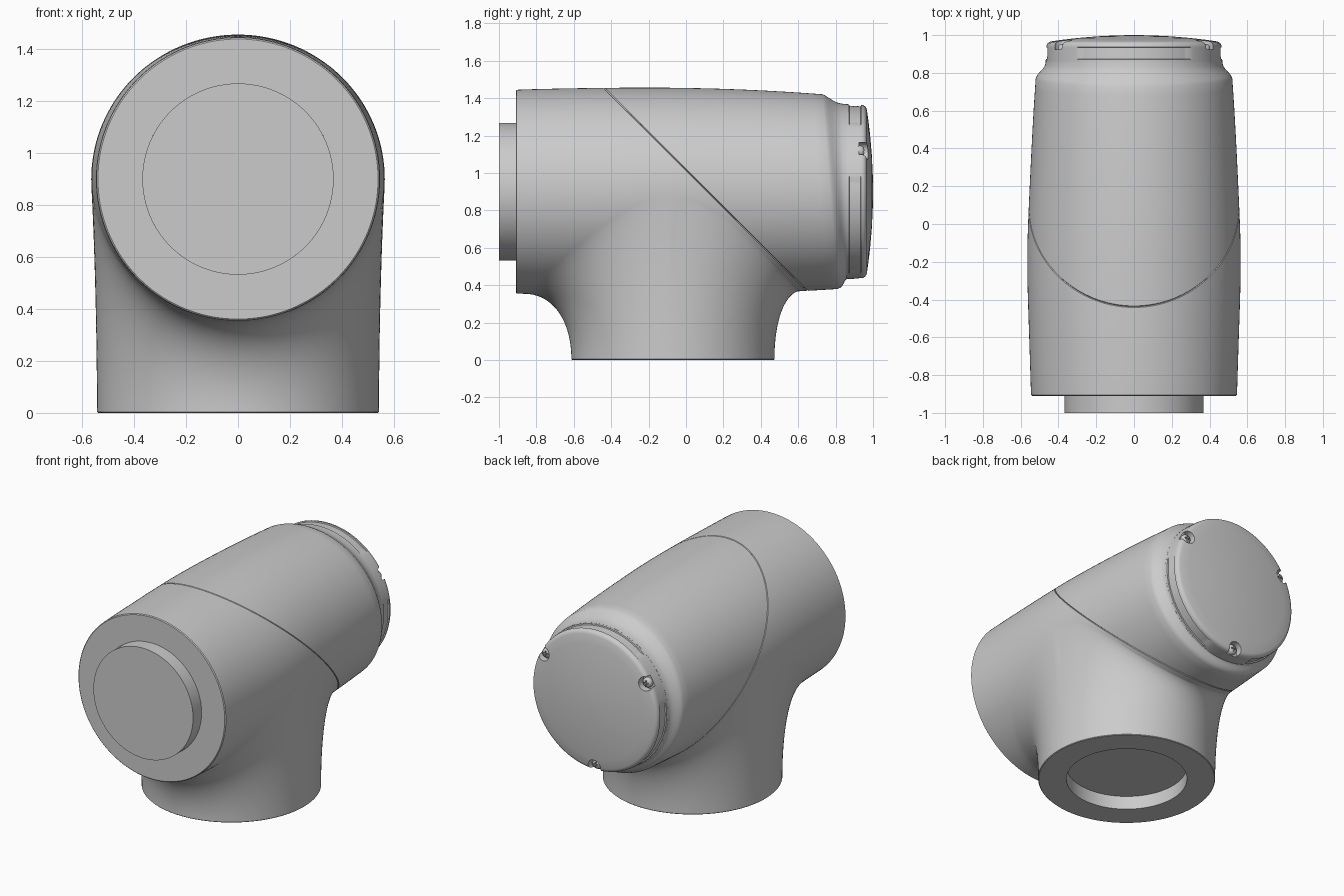
import bpy, bmesh, math
from mathutils import Vector, Matrix

if "Cube" in bpy.data.objects:
    bpy.data.objects.remove(bpy.data.objects["Cube"])

ZC, BY, BR = 0.90, -0.07, 0.543      # barrel axis height, branch centre y, branch radius
N = 144


def finish(name, bm, angle=32):
    bmesh.ops.recalc_face_normals(bm, faces=bm.faces)
    me = bpy.data.meshes.new(name)
    bm.to_mesh(me)
    bm.free()
    ob = bpy.data.objects.new(name, me)
    bpy.context.collection.objects.link(ob)
    smooth(ob, angle)
    return ob


def smooth(ob, angle):
    bpy.ops.object.select_all(action='DESELECT')
    bpy.context.view_layer.objects.active = ob
    ob.select_set(True)
    bpy.ops.object.shade_smooth_by_angle(angle=math.radians(angle))


def skin(rings, cap_start=True, cap_end=True):
    bm = bmesh.new()
    vs = [[bm.verts.new(p) for p in ring] for ring in rings]
    for a, b in zip(vs, vs[1:]):
        for i in range(len(a)):
            j = (i + 1) % len(a)
            bm.faces.new((a[i], a[j], b[j], b[i]))
    if cap_start:
        bm.faces.new(vs[0])
    if cap_end:
        bm.faces.new(vs[-1])
    return bm


def cut(ob, cutter):
    mod = ob.modifiers.new("cut", 'BOOLEAN')
    mod.operation, mod.solver, mod.object = 'DIFFERENCE', 'EXACT', cutter
    mod.use_self = True
    cutter.hide_render = True
    bpy.context.view_layer.objects.active = ob
    bpy.ops.object.modifier_apply(modifier=mod.name)
    bpy.data.objects.remove(cutter)
    smooth(ob, 32)


def radius(y):
    u = y + 0.2
    return 0.556 - (0.022 if u < 0 else 0.041) * u * u


def widen(y):
    return 1 + 0.016 * math.exp(-((y + 0.2) / 0.35) ** 2)


def ring_y(y, r, tilt=0.0):
    pts = []
    for i in range(N):
        a = math.tau * i / N
        yy = y + tilt * (1 - math.sin(a)) / 2
        pts.append((r * widen(yy) * math.cos(a), yy, ZC + r * math.sin(a)))
    return pts


# Main barrel with a tilted shoulder at the back
rings = [ring_y(-0.91, 0.539), ring_y(-0.905, 0.5445)]
for k in range(1, 33):
    t = k / 32
    y = -0.905 + t * 1.635
    rings.append(ring_y(y, radius(y), 0.08 * t ** 4))
for y, r, tilt in [(0.745, 0.514, 0.08), (0.76, 0.504, 0.075), (0.785, 0.488, 0.06),
                   (0.81, 0.476, 0.04), (0.83, 0.4705, 0.025), (0.858, 0.468, 0)]:
    rings.append(ring_y(y, r, tilt))
bm = skin(rings)
# Diagonal seam groove
nrm = Vector((0, 1, 1)).normalized()
for off in (-0.003, 0.003, 0):
    bmesh.ops.bisect_plane(bm, geom=bm.verts[:] + bm.edges[:] + bm.faces[:], dist=1e-6,
                           plane_co=Vector((0, 0, 1.017)) + nrm * off, plane_no=nrm)
for v in bm.verts:
    if abs((v.co - Vector((0, 0, 1.017))).dot(nrm)) < 1e-5:
        s = 1 - 0.005 / 0.55
        v.co.x *= s
        v.co.z = ZC + (v.co.z - ZC) * s
finish("barrel_body", bm)


# Downward branch, blended into the barrel along a swept fillet
def tangent(nc, phi):
    nb = Vector((math.sin(phi), 0, -math.cos(phi)))
    dot = max(-1, min(1, nc.dot(nb)))
    return (nc - nb * dot).normalized(), math.acos(dot)


STEPS = 28
columns = []
for i in range(N):
    th = math.tau * (i + 0.5) / N
    nc = Vector((math.cos(th), math.sin(th), 0))
    foot = Vector((0, BY, 0.004)) + nc * BR
    R = radius(foot.y)
    phi = math.asin(max(-1, min(1, foot.x / (R * widen(foot.y)))))
    corner = Vector((foot.x, foot.y, ZC - R * math.cos(phi)))
    d, alpha = tangent(nc, phi)
    reach = (0.15 if nc.y > 0 else 0.25) * math.tan(alpha / 2) + 0.1 * nc.x ** 2
    e = corner + d * reach
    phi = math.atan2(e.x, ZC - e.z)
    R = radius(e.y) + 0.0004
    end = Vector((R * widen(e.y) * math.sin(phi), e.y, ZC - R * math.cos(phi)))
    d, _ = tangent(nc, phi)
    h0 = foot + Vector((0, 0, 0.6 * (corner.z - foot.z)))
    h1 = end - d * 0.6 * (end - corner).length
    col = [Vector((0, BY, 0.09)) + nc * 0.37, Vector((0, BY, 0)) + nc * 0.37,
           Vector((0, BY, 0)) + nc * (BR - 0.004)]
    for k in range(STEPS + 1):
        t = k / STEPS
        s = 1 - t
        col.append(foot * s ** 3 + h0 * 3 * s * s * t + h1 * 3 * s * t * t + end * t ** 3)
    columns.append(col)
finish("lower_branch", skin(list(zip(*columns)), True, False))

# Round boss on the front face
finish("front_boss", skin([ring_y(-1.0, 0.368), ring_y(-0.905, 0.368)]))


# End cap with three shallow arc grooves on its rim
def cap_ring(y, r, groove=0.0):
    pts = []
    for i in range(N):
        a = math.tau * i / N
        off = (math.degrees(a) - 90 + 60) % 120 - 60
        rr = r - (groove if abs(off) < 38 else 0)
        pts.append((rr * math.cos(a), y, ZC + rr * math.sin(a)))
    return pts


prof = [(0.85, 0.468, 0), (0.872, 0.467, 0), (0.874, 0.467, 0.008), (0.934, 0.464, 0.008),
        (0.936, 0.464, 0), (0.948, 0.462, 0), (0.957, 0.457, 0), (0.963, 0.449, 0),
        (0.967, 0.438, 0)]
prof += [(1.0 - 0.033 * (r / 0.438) ** 2, r, 0) for r in (0.38, 0.3, 0.2, 0.1, 0.02)]
cap = finish("end_cap", skin([cap_ring(*p) for p in prof]))


def disc_stack(points, cx, cz, n=32):
    return skin([[(cx + r * math.cos(math.tau * i / n), y, cz + r * math.sin(math.tau * i / n))
                  for i in range(n)] for y, r in points])


# Screw pockets and cross-slot screws
for k, deg in enumerate((30, 150, 270)):
    a = math.radians(deg)
    ux, uz = math.cos(a), math.sin(a)
    cut(cap, finish("pocket_cutter", disc_stack([(0.925, 0.046), (1.05, 0.046)],
                                                0.435 * ux, ZC + 0.435 * uz)))
    cx, cz = 0.428 * ux, ZC + 0.428 * uz
    screw = finish(f"screw_{k + 1}", disc_stack(
        [(0.915, 0.032), (0.938, 0.032), (0.947, 0.027), (0.952, 0.018), (0.954, 0.006)], cx, cz))
    bm = bmesh.new()
    for sx, sz in ((0.036, 0.008), (0.008, 0.036)):
        bmesh.ops.create_cube(bm, size=1, matrix=Matrix.Translation((cx, 0.955, cz))
                              @ Matrix.Diagonal((sx, 0.024, sz, 1)))
    cut(screw, finish("slot_cutter", bm))
